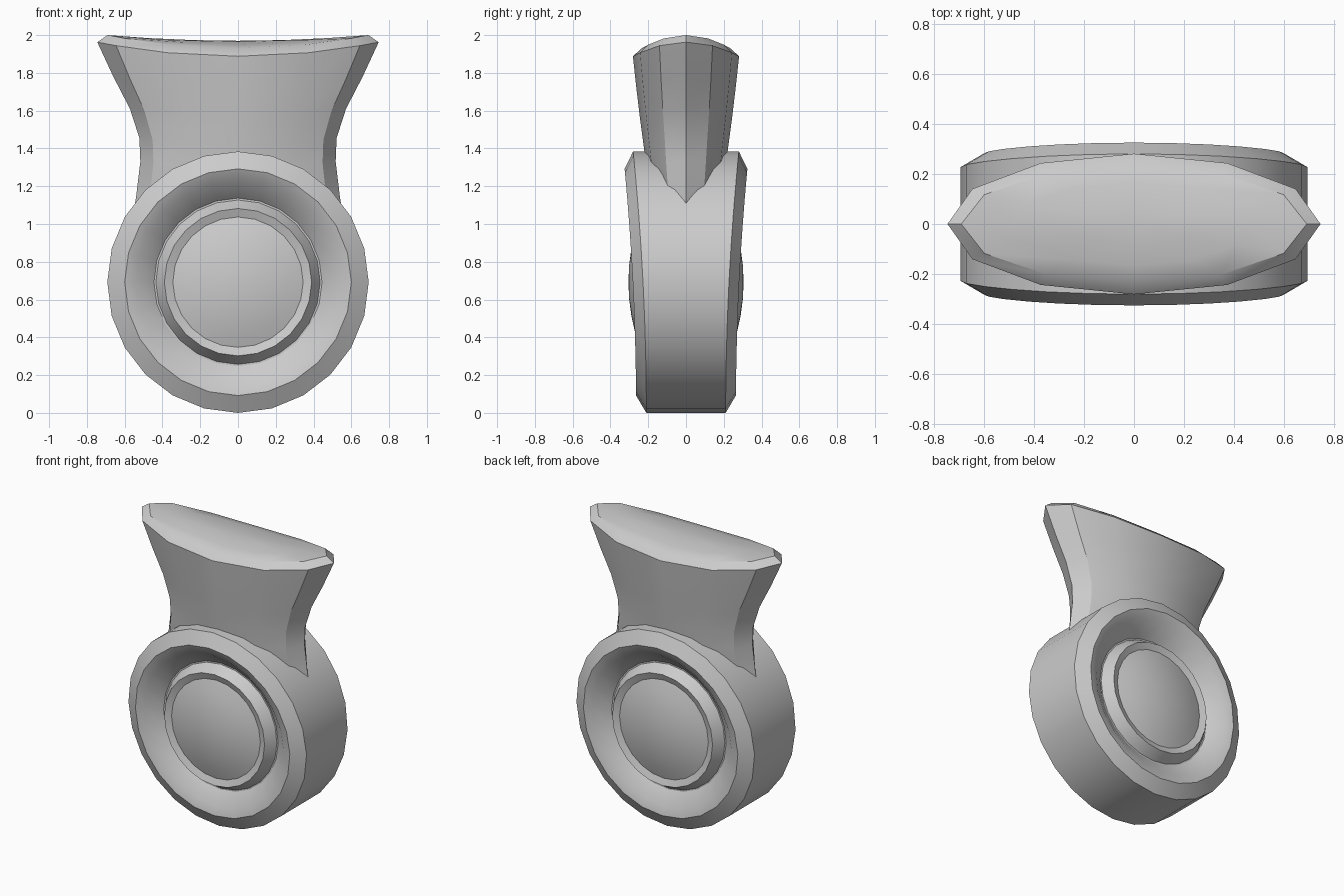
import bpy, bmesh, math

if "Cube" in bpy.data.objects:
    bpy.data.objects.remove(bpy.data.objects["Cube"])

def loft(name, rings, tip_a=None, tip_b=None):
    """Skin a list of equal-length closed rings, optionally closing to tip points."""
    bm = bmesh.new()
    vr = [[bm.verts.new(p) for p in r] for r in rings]
    n = len(rings[0])
    for a, b in zip(vr, vr[1:]):
        for i in range(n):
            j = (i + 1) % n
            bm.faces.new((a[i], a[j], b[j], b[i]))
    for tip, r in ((tip_a, vr[0]), (tip_b, vr[-1])):
        if tip:
            v = bm.verts.new(tip)
            for i in range(n):
                bm.faces.new((r[i], r[(i + 1) % n], v))
        else:
            bm.faces.new(r)
    bmesh.ops.recalc_face_normals(bm, faces=bm.faces)
    me = bpy.data.meshes.new(name)
    bm.to_mesh(me)
    bm.free()
    ob = bpy.data.objects.new(name, me)
    bpy.context.collection.objects.link(ob)
    bpy.ops.object.select_all(action='DESELECT')
    ob.select_set(True)
    bpy.context.view_layer.objects.active = ob
    bpy.ops.object.shade_smooth_by_angle(angle=math.radians(30))
    return ob

# Round body: half profile (radius, depth, how much it widens towards the top)
R, SIDES = 0.692, 24
profile = [(0.09, 0.301, 0), (0.18, 0.289, 0), (0.27, 0.269, 0), (0.345, 0.245, 0),
           (0.39, 0.262, 0), (0.435, 0.19, 0), (0.445, 0.19, 0), (0.54, 0.255, 0.8),
           (0.60, 0.27, 1), (R, 0.21, 1)]

def body_ring(r, depth, widen, side):
    pts = []
    for i in range(SIDES):
        a = 2 * math.pi * i / SIDES
        z = R + r * math.cos(a)
        y = depth + widen * 0.07 * (z / (2 * R)) ** 2 - 0.006 * widen * (r < R)
        pts.append((r * math.sin(a), side * y, z))
    return pts

rings = [body_ring(*p, -1) for p in profile] + [body_ring(*p, 1) for p in reversed(profile)]
loft("round_body", rings, (0, -0.305, R), (0, 0.305, R))

# Flared neck: 12-sided elliptical sections (half width, half depth, z at front, z rise at ends)
sections = [(0.555, 0.16, 1.05, 0), (0.54, 0.185, 1.14, 0), (0.517, 0.21, 1.30, 0.03),
            (0.522, 0.225, 1.42, 0.035), (0.572, 0.245, 1.57, 0.04),
            (0.66, 0.264, 1.73, 0.05), (0.745, 0.281, 1.888, 0.075)]

def ellipse(w, d, z_of):
    pts = []
    for i in range(12):
        a = 2 * math.pi * i / 12
        x, y = w * math.cos(a), d * math.sin(a)
        pts.append((x, y, z_of(x, y)))
    return pts

neck = [ellipse(w, d, lambda x, y: z + rise * (x / w) ** 2) for w, d, z, rise in sections]

# Saddle-shaped top cap, continuing the neck
saddle = lambda x, y: 1.97 + 0.03 * (x / 0.69) ** 2 - 0.04 * (y / 0.235) ** 2
neck += [ellipse(0.69 * s, 0.235 * s, saddle) for s in (1, 0.7, 0.35)]
loft("flared_neck", neck, None, (0, 0, 1.97))
